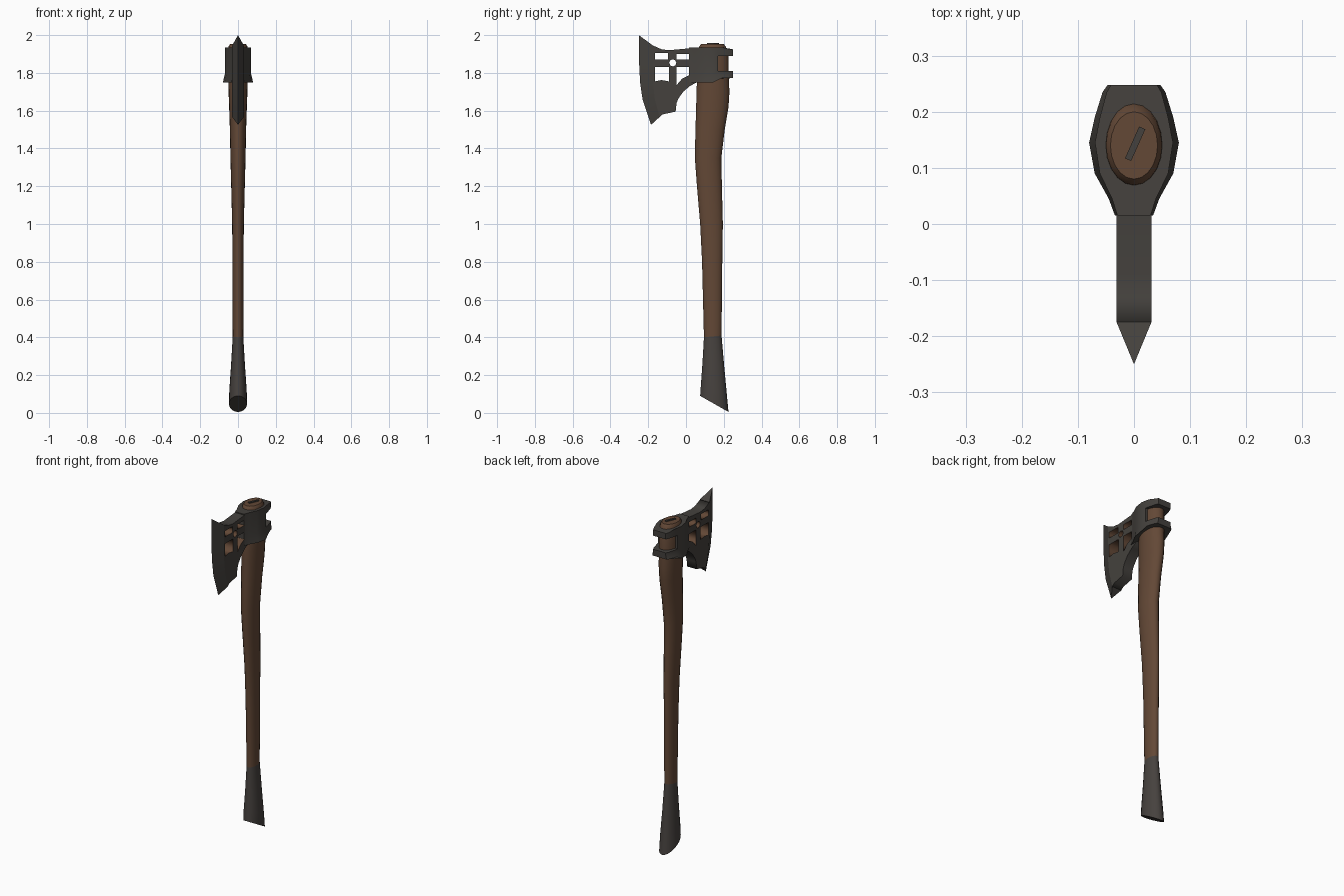
import bpy, bmesh, math
from mathutils import Matrix

if "Cube" in bpy.data.objects:
    bpy.data.objects.remove(bpy.data.objects["Cube"])


def material(name, rgb):
    m = bpy.data.materials.new(name)
    m.diffuse_color = (*rgb, 1)
    m.use_nodes = True
    m.node_tree.nodes["Principled BSDF"].inputs["Base Color"].default_value = m.diffuse_color
    return m


WOOD = material("brown wood", (0.125, 0.065, 0.037))
METAL = material("dark metal", (0.058, 0.053, 0.047))
GRIP = material("dark grip", (0.062, 0.054, 0.049))


def add(name, bm, mats, angle=30):
    bmesh.ops.remove_doubles(bm, verts=bm.verts, dist=1e-5)
    bmesh.ops.recalc_face_normals(bm, faces=bm.faces)
    me = bpy.data.meshes.new(name)
    bm.to_mesh(me)
    bm.free()
    for m in mats:
        me.materials.append(m)
    ob = bpy.data.objects.new(name, me)
    bpy.context.collection.objects.link(ob)
    bpy.ops.object.select_all(action='DESELECT')
    ob.select_set(True)
    bpy.context.view_layer.objects.active = ob
    if angle:
        bpy.ops.object.shade_smooth_by_angle(angle=math.radians(angle))
    return ob


def loft(loops):
    """Skin closed loops of equal length and cap both ends."""
    bm = bmesh.new()
    rows = [[bm.verts.new(p) for p in lp] for lp in loops]
    n = len(rows[0])
    for a, b in zip(rows, rows[1:]):
        for i in range(n):
            j = (i + 1) % n
            bm.faces.new((a[i], a[j], b[j], b[i]))
    bm.faces.new(rows[0])
    bm.faces.new(rows[-1])
    return bm


def ring(z, y0, y1, hx, slope=0, n=20):
    yc, hy = (y0 + y1) / 2, (y1 - y0) / 2
    pts = []
    for i in range(n):
        t = 2 * math.pi * i / n
        dy = hy * math.sin(t)
        pts.append((hx * math.cos(t), yc + dy, z + slope * dy))
    return pts


# Wooden handle
joint = (0.405, 0.095, 0.188, 0.028, 0.1)
add("handle", loft([ring(*r) for r in [
    joint, (0.8, 0.085, 0.192, 0.029), (1.0, 0.075, 0.195, 0.031),
    (1.2, 0.058, 0.190, 0.036), (1.35, 0.047, 0.187, 0.040),
    (1.5, 0.050, 0.205, 0.043), (1.62, 0.054, 0.225, 0.047),
    (1.70, 0.055, 0.230, 0.050), (1.78, 0.060, 0.226, 0.052),
    (1.90, 0.062, 0.224, 0.052), (1.94, 0.070, 0.210, 0.050),
    (1.952, 0.080, 0.200, 0.042)]]), [WOOD], 50)

# Flared grip with slanted end
add("grip", loft([ring(*r) for r in [
    (0.0475, 0.075, 0.225, 0.048, -0.567), (0.12, 0.079, 0.217, 0.046, -0.45),
    (0.25, 0.087, 0.203, 0.037, -0.2), joint]]), [GRIP], 50)

# Metal wedge set in the handle top
bm = bmesh.new()
bmesh.ops.create_cube(bm, size=1, matrix=Matrix.Translation((0.002, 0.143, 1.95))
                      @ Matrix.Rotation(math.radians(-24), 4, 'Z')
                      @ Matrix.Diagonal((0.012, 0.062, 0.016, 1)))
add("top_wedge", bm, [METAL], 0)

# Collar around the handle, flared at its lower rim
half = [(0.034, 0.015), (0.045, 0.045), (0.07, 0.09), (0.08, 0.145),
        (0.07, 0.19), (0.056, 0.235), (0.047, 0.248)]
outline = half + [(-x, y) for x, y in reversed(half)]


def low(y):
    return 1.75 if y < 0.17 else 1.772


def high(y):
    return 1.935 if y < 0.2 else 1.925


collar = add("collar", loft([
    [(x, y, low(y)) for x, y in outline],
    [(x * 0.87, y, 1.795) for x, y in outline],
    [(x * 0.87, y, high(y)) for x, y in outline]]), [METAL], 30)

# Open slot at the back of the collar
bm = bmesh.new()
bmesh.ops.create_cube(bm, size=1, matrix=Matrix.Translation((0, 0.27, 1.85))
                      @ Matrix.Diagonal((0.4, 0.2, 0.08, 1)))
cutter = add("slot_cutter", bm, [METAL], 0)
cutter.hide_render = True
mod = collar.modifiers.new("slot", 'BOOLEAN')
mod.operation = 'DIFFERENCE'
mod.solver = 'EXACT'
mod.object = cutter
bpy.ops.object.select_all(action='DESELECT')
collar.select_set(True)
bpy.context.view_layer.objects.active = collar
bpy.ops.object.modifier_apply(modifier=mod.name)
bpy.data.objects.remove(cutter)

# Blade: shoulder line, cutting edge and body outline as (y, z)
T = 0.031
shoulder = [(-0.175, 1.945), (-0.175, 1.85), (-0.175, 1.75), (-0.165, 1.66), (-0.14, 1.566)]
edge = [(-0.25, 2.0), (-0.248, 1.85), (-0.243, 1.75), (-0.23, 1.66), (-0.185, 1.525)]
body = [(-0.13, 1.925), (-0.09, 1.92), (0.02, 1.93), (0.06, 1.93), (0.06, 1.752),
        (0.02, 1.73), (-0.015, 1.70), (-0.04, 1.665), (-0.05, 1.64), (-0.055, 1.595),
        (-0.125, 1.58)] + shoulder[::-1]
windows = [
    [(-0.165, 1.905), (-0.095, 1.905), (-0.095, 1.87), (-0.165, 1.87)],
    [(-0.05, 1.90), (0.02, 1.90), (0.02, 1.87), (-0.05, 1.87)],
    [(-0.165, 1.83), (-0.09, 1.83), (-0.09, 1.755), (-0.13, 1.762), (-0.165, 1.755)],
    [(-0.05, 1.83), (0.02, 1.83), (0.02, 1.79), (-0.02, 1.77), (-0.05, 1.735)],
    [(-0.07 + 0.019 * math.cos(k * math.pi / 4), 1.853 + 0.019 * math.sin(k * math.pi / 4))
     for k in range(8)]]

# Blade body with window openings, from a filled 2D curve
cu = bpy.data.curves.new("blade_profile", 'CURVE')
cu.dimensions = '2D'
cu.fill_mode = 'BOTH'
cu.extrude = T
for loop in [body] + windows:
    sp = cu.splines.new('POLY')
    sp.points.add(len(loop) - 1)
    for p, (y, z) in zip(sp.points, loop):
        p.co = (y, z, 0, 1)
    sp.use_cyclic_u = True
tmp = bpy.data.objects.new("blade_profile", cu)
bpy.context.collection.objects.link(tmp)
dg = bpy.context.evaluated_depsgraph_get()
me = bpy.data.meshes.new_from_object(tmp.evaluated_get(dg))
me.materials.clear()
bm = bmesh.new()
bm.from_mesh(me)
bpy.data.objects.remove(tmp)
# local x, y, z become world y, z, x
for v in bm.verts:
    v.co = (v.co.z, v.co.x, v.co.y)
bm.normal_update()
# Window walls are wood coloured
for f in bm.faces:
    c = f.calc_center_median()
    wall = abs(f.normal.x) < 0.5 and -0.17 < c.y < 0.025 and 1.742 < c.z < 1.908
    f.material_index = 1 if wall else 0
add("blade_body", bm, [METAL, WOOD], 0)

# Sharpened edge tapering from the shoulder
add("blade_edge", loft([[(T, *s), (0, *e), (-T, *s)]
                        for s, e in zip(shoulder, edge)]), [METAL], 25)
